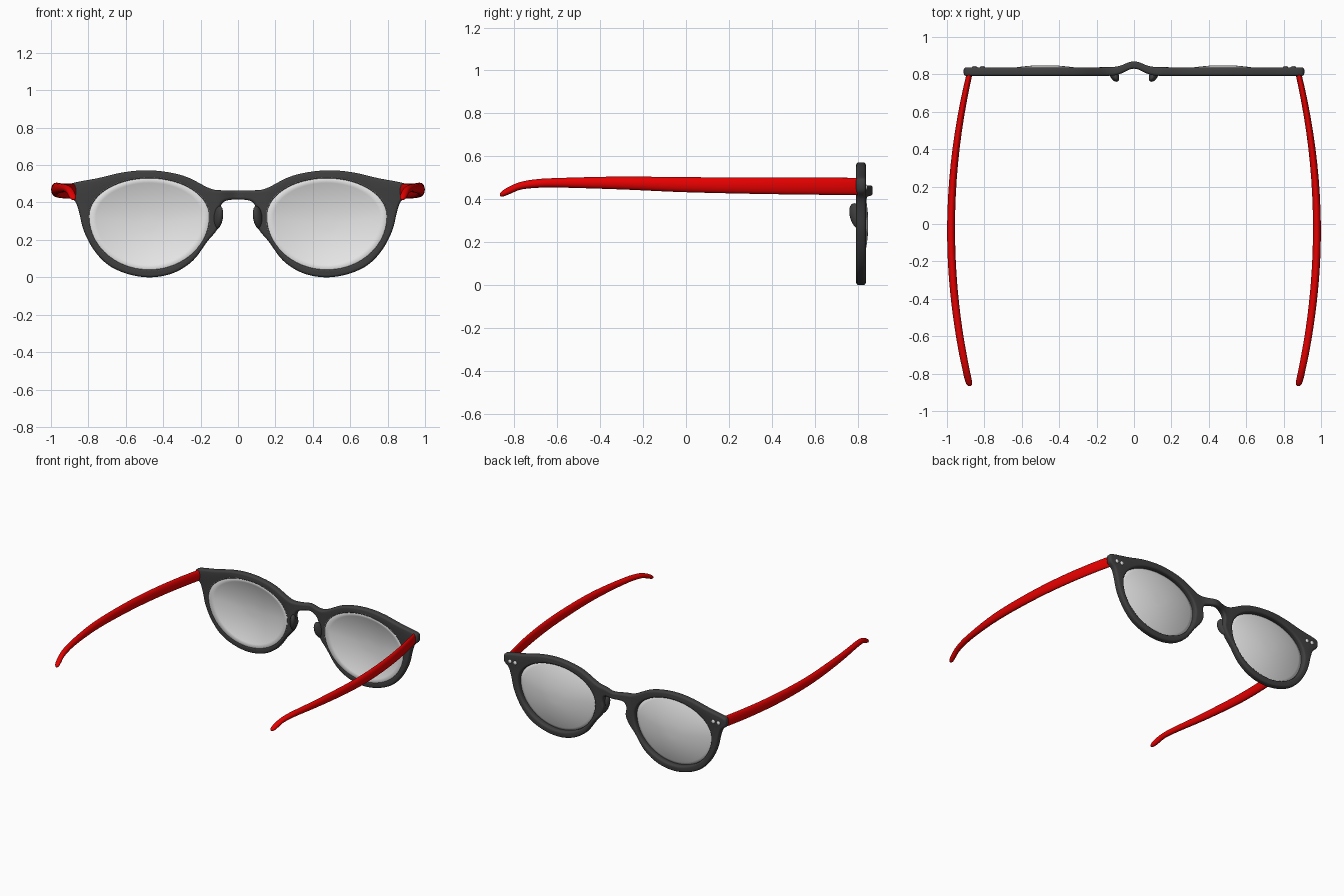
import bpy, bmesh
from math import sin, cos, pi, exp
from mathutils import Vector

if "Cube" in bpy.data.objects:
    bpy.data.objects.remove(bpy.data.objects["Cube"])

FRAME_Y = 0.815


def material(name, rgb, alpha=1.0):
    mat = bpy.data.materials.new(name)
    mat.use_nodes = True
    mat.diffuse_color = (*rgb, alpha)
    bsdf = mat.node_tree.nodes["Principled BSDF"]
    bsdf.inputs["Base Color"].default_value = (*rgb, 1)
    bsdf.inputs["Alpha"].default_value = alpha
    bsdf.inputs["Roughness"].default_value = 0.5
    return mat


charcoal = material("charcoal plastic", (0.05, 0.05, 0.05))
red = material("red plastic", (0.8, 0.0, 0.0))
glass = material("grey lens", (0.8, 0.8, 0.8), 0.7)
silver = material("silver rivet", (0.8, 0.8, 0.8))


def add_object(name, mesh, mat):
    obj = bpy.data.objects.new(name, mesh)
    bpy.context.collection.objects.link(obj)
    mesh.materials.clear()
    mesh.materials.append(mat)
    bpy.ops.object.select_all(action="DESELECT")
    obj.select_set(True)
    bpy.context.view_layer.objects.active = obj
    bpy.ops.object.shade_smooth_by_angle(angle=0.9)
    return obj


def from_bmesh(name, bm, mat):
    bmesh.ops.recalc_face_normals(bm, faces=bm.faces)
    mesh = bpy.data.meshes.new(name)
    bm.to_mesh(mesh)
    bm.free()
    return add_object(name, mesh, mat)


def spline(points, steps, closed=False):
    """Smooth path through the points (Catmull-Rom)."""
    pts = [Vector(p) for p in points]
    n = len(pts)
    pick = (lambda i: pts[i % n]) if closed else (lambda i: pts[max(0, min(n - 1, i))])
    out = []
    for i in range(n if closed else n - 1):
        a, b, c, d = (pick(i + k) for k in (-1, 0, 1, 2))
        for s in range(steps):
            t = s / steps
            out.append(0.5 * (2 * b + (c - a) * t + (2 * a - 5 * b + 4 * c - d) * t ** 2
                              + (3 * b - a - 3 * c + d) * t ** 3))
    return out if closed else out + [pts[-1]]


def lens_point(side, t, grow=0.0):
    """Egg-shaped lens outline, fuller above and longer below."""
    height = 0.21 if sin(t) > 0 else 0.29
    return side * (0.475 + (0.325 + grow) * cos(t)), 0.325 + (height + grow) * sin(t)


def loft(name, rings, mat):
    bm = bmesh.new()
    loops = [[bm.verts.new(p) for p in ring] for ring in rings]
    for a, b in zip(loops, loops[1:]):
        for i in range(len(a)):
            j = (i + 1) % len(a)
            bm.faces.new((a[i], a[j], b[j], b[i]))
    bm.faces.new(loops[0])
    bm.faces.new(loops[-1])
    return from_bmesh(name, bm, mat)


# Frame front: rounded plate with two lens openings
half = [(0.08, 0.465), (0.15, 0.475), (0.27, 0.535), (0.38, 0.563), (0.5, 0.572),
        (0.62, 0.56), (0.75, 0.53), (0.88, 0.505), (0.908, 0.485), (0.905, 0.44),
        (0.87, 0.405), (0.85, 0.35), (0.825, 0.25), (0.77, 0.145), (0.69, 0.063),
        (0.58, 0.015), (0.46, 0.0), (0.34, 0.025), (0.24, 0.09), (0.165, 0.19),
        (0.115, 0.25), (0.09, 0.31), (0.095, 0.37), (0.07, 0.407)]
outline = half + [(0, 0.416)] + [(-x, z) for x, z in reversed(half)] + [(0, 0.465)]
holes = [[lens_point(s, 2 * pi * i / 80, -0.012) for i in range(80)] for s in (1, -1)]
curve = bpy.data.curves.new("frame_outline", "CURVE")
curve.dimensions = "2D"
curve.fill_mode = "BOTH"
curve.extrude, curve.bevel_depth, curve.offset = 0.009, 0.014, -0.014
curve.bevel_resolution = 3
for loop in [spline(outline, 5, True)] + holes:
    sp = curve.splines.new("POLY")
    sp.points.add(len(loop) - 1)
    sp.use_cyclic_u = True
    for point, co in zip(sp.points, loop):
        point.co = (co[0], co[1], 0, 1)
temp = bpy.data.objects.new("frame_outline", curve)
bpy.context.collection.objects.link(temp)
bpy.context.view_layer.update()
mesh = bpy.data.meshes.new_from_object(temp.evaluated_get(bpy.context.evaluated_depsgraph_get()))
bpy.data.objects.remove(temp)
bm = bmesh.new()
bm.from_mesh(mesh)
bpy.data.meshes.remove(mesh)
bmesh.ops.remove_doubles(bm, verts=bm.verts, dist=0.0002)
# Cross cuts let the bridge arch away from the face
for i in range(-10, 11):
    bmesh.ops.bisect_plane(bm, geom=bm.verts[:] + bm.edges[:] + bm.faces[:],
                           plane_co=(i * 0.015, 0, 0), plane_no=(1, 0, 0))
for v in bm.verts:
    x, z, depth = v.co
    bend = exp(-(x / 0.065) ** 2)
    v.co = (x, FRAME_Y + depth * (1 - 0.15 * bend) + 0.035 * bend, z)
from_bmesh("frame_front", bm, charcoal)

# Temple arm stations: y, centre z, half height, half width
stations = [(0.815, 0.46, 0.036, 0.013), (0.79, 0.46, 0.04, 0.016), (0.4, 0.463, 0.039, 0.019),
            (0, 0.468, 0.035, 0.021), (-0.3, 0.476, 0.03, 0.021), (-0.6, 0.477, 0.022, 0.02),
            (-0.7, 0.473, 0.02, 0.02), (-0.77, 0.463, 0.018, 0.019), (-0.82, 0.443, 0.018, 0.019),
            (-0.853, 0.427, 0.014, 0.016), (-0.867, 0.421, 0.006, 0.006)]

for side, label in ((1, "left"), (-1, "right")):
    # Temple arm
    rings = []
    for y, z, high, wide in spline([Vector(s) for s in stations], 5):
        x = 0.978 - 0.098 * ((y + 0.03) / 0.83) ** 2
        ring = [(2 * pi * i / 20) for i in range(20)]
        rings.append([(side * (x + wide * cos(a)), y, z + high * sin(a)) for a in ring])
    loft(label + "_temple", rings, red)

    # Domed lens, its edge resting on the inner side of the rim
    bm = bmesh.new()
    rows = []
    mid = Vector((side * 0.475, 0.285))
    for k in range(1, 9):
        r = k / 8
        row = []
        for i in range(64):
            p = mid + (Vector(lens_point(side, 2 * pi * i / 64, 0.002)) - mid) * r
            row.append(bm.verts.new((p.x, 0.846 - 0.051 * r * r, p.y)))
        rows.append(row)
    bm.faces.new(rows[0])
    for a, b in zip(rows, rows[1:]):
        for i in range(64):
            j = (i + 1) % 64
            bm.faces.new((a[i], a[j], b[j], b[i]))
    lens = from_bmesh(label + "_lens", bm, glass)
    solid = lens.modifiers.new("thickness", "SOLIDIFY")
    solid.thickness, solid.offset = 0.006, 0

    # Nose pad: rounded wedge leaning toward the face
    bm = bmesh.new()
    bmesh.ops.create_uvsphere(bm, u_segments=24, v_segments=14, radius=1)
    for v in bm.verts:
        x, y, z = v.co
        v.co = (side * (0.106 + 0.024 * x - 0.008 * z + 0.01 * y),
                0.797 + 0.034 * y - 0.014 * z, 0.32 + 0.062 * z)
    from_bmesh(label + "_nose_pad", bm, charcoal)

    # Pair of rivets at the outer corner
    for n, x in enumerate((0.81, 0.852)):
        bm = bmesh.new()
        bmesh.ops.create_uvsphere(bm, u_segments=16, v_segments=8, radius=1)
        for v in bm.verts:
            v.co = (side * x + 0.014 * v.co.x, 0.838 + 0.007 * v.co.y, 0.456 + 0.014 * v.co.z)
        from_bmesh(f"{label}_rivet_{n + 1}", bm, silver)
